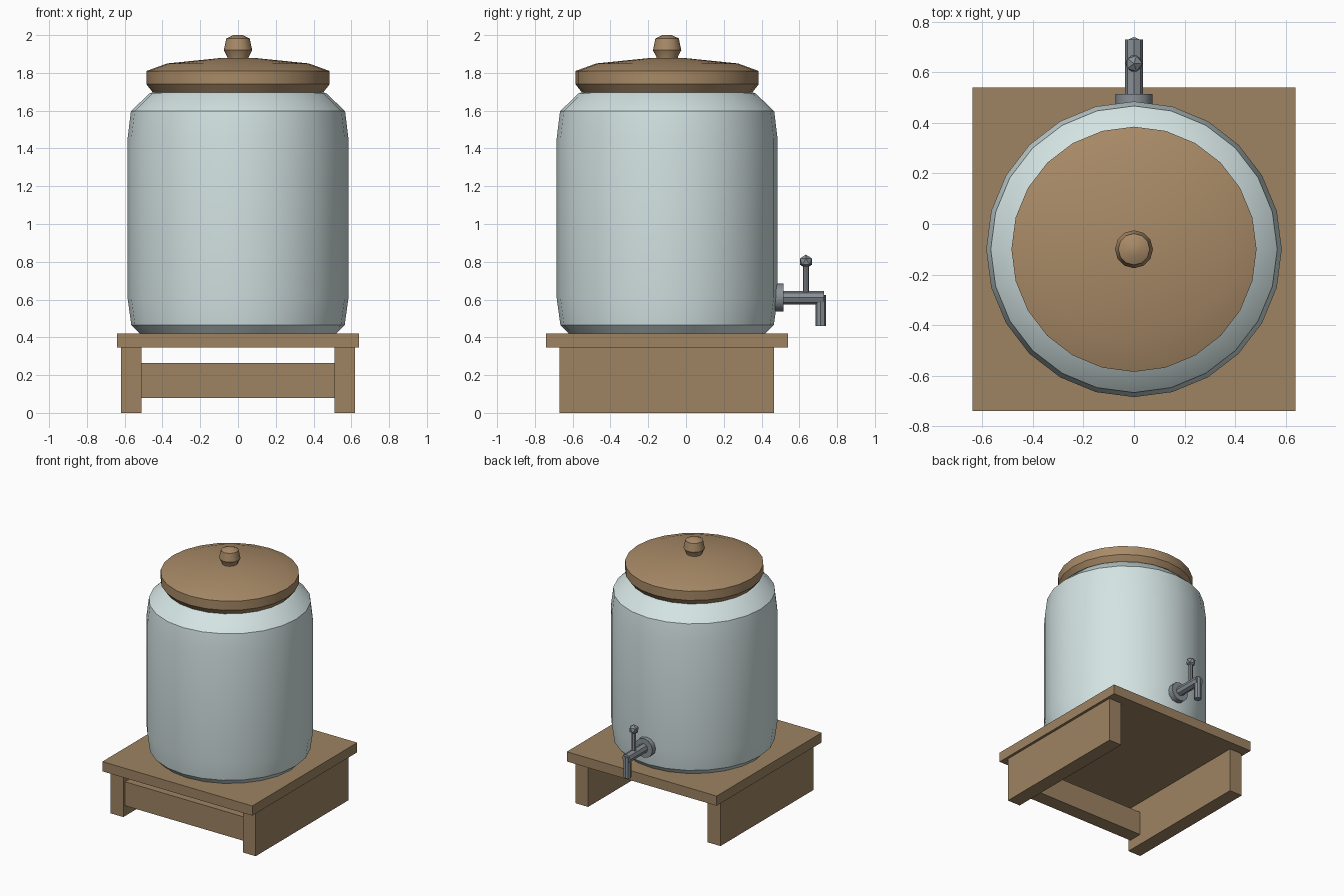
import bpy, bmesh, math
from mathutils import Matrix, Vector

if "Cube" in bpy.data.objects:
    bpy.data.objects.remove(bpy.data.objects["Cube"])


def material(name, rgb):
    lin = [((c / 255 + 0.055) / 1.055) ** 2.4 for c in rgb]
    m = bpy.data.materials.new(name)
    m.diffuse_color = (*lin, 1)
    m.use_nodes = True
    m.node_tree.nodes["Principled BSDF"].inputs["Base Color"].default_value = m.diffuse_color
    return m


GLAZE = material("pale blue glaze", (212, 227, 227))
LID = material("lid wood", (168, 138, 103))
STAND = material("stand wood", (157, 131, 98))
METAL = material("grey metal", (136, 143, 149))


def finish(name, bm, mat, angle=None):
    bmesh.ops.recalc_face_normals(bm, faces=bm.faces)
    me = bpy.data.meshes.new(name)
    bm.to_mesh(me)
    bm.free()
    ob = bpy.data.objects.new(name, me)
    bpy.context.collection.objects.link(ob)
    me.materials.append(mat)
    if angle:
        bpy.ops.object.select_all(action='DESELECT')
        ob.select_set(True)
        bpy.context.view_layer.objects.active = ob
        bpy.ops.object.shade_smooth_by_angle(angle=math.radians(angle))
    return ob


def lathe(name, profile, sides, loc, mat, axis='Z', angle=31):
    """Closed turned solid from (radius, height) points."""
    bm = bmesh.new()
    rings = [[bm.verts.new((r * math.cos(2 * math.pi * i / sides),
                            r * math.sin(2 * math.pi * i / sides), h))
              for i in range(sides)] for r, h in profile]
    for a, b in zip(rings, rings[1:]):
        for i in range(sides):
            j = (i + 1) % sides
            bm.faces.new((a[i], a[j], b[j], b[i]))
    bm.faces.new(rings[0])
    bm.faces.new(rings[-1])
    if axis == 'Y':
        bm.transform(Matrix.Rotation(-math.pi / 2, 4, 'X'))
    bm.transform(Matrix.Translation(loc))
    return finish(name, bm, mat, angle)


def box(name, lo, hi, mat):
    lo, hi = Vector(lo), Vector(hi)
    bm = bmesh.new()
    bmesh.ops.create_cube(bm, size=1)
    bm.transform(Matrix.Translation((lo + hi) / 2) @ Matrix.Diagonal((*(hi - lo), 1)))
    return finish(name, bm, mat)


# Stand: top board, two side panels, front stretcher
box("stand_top", (-0.64, -0.74, 0.345), (0.64, 0.54, 0.42), STAND)
for side, x0, x1 in (("left", -0.62, -0.51), ("right", 0.51, 0.62)):
    box(side + "_stand_leg", (x0, -0.67, 0), (x1, 0.465, 0.345), STAND)
box("stand_stretcher", (-0.51, -0.65, 0.08), (0.51, -0.54, 0.265), STAND)

# Jar, lid and lid knob share one centre line
C = (0, -0.1, 0)
lathe("jar", [(0.52, 0.42), (0.565, 0.465), (0.585, 0.61), (0.585, 1.45),
              (0.567, 1.597), (0.47, 1.69), (0.445, 1.70)], 24, C, GLAZE)
lathe("lid", [(0.45, 1.695), (0.485, 1.74), (0.485, 1.81), (0.375, 1.85),
              (0.10, 1.878), (0.03, 1.88)], 24, C, LID)
lathe("lid_knob", [(0.055, 1.87), (0.057, 1.885), (0.075, 1.92),
                   (0.062, 1.982), (0.025, 2.0)], 12, C, LID)

# Tap: flange, pipe, spout, stem and faceted handle ball
lathe("tap_flange", [(0.074, 0.44), (0.074, 0.515)], 12, (0, 0, 0.61), METAL, 'Y')
lathe("tap_pipe", [(0.035, 0.45), (0.035, 0.73)], 8, (0, 0, 0.61), METAL, 'Y')
lathe("tap_spout", [(0.027, 0.46), (0.027, 0.625)], 8, (0, 0.713, 0), METAL)
lathe("tap_stem", [(0.016, 0.62), (0.016, 0.79)], 8, (0, 0.635, 0), METAL)
bm = bmesh.new()
bmesh.ops.create_icosphere(bm, subdivisions=1, radius=0.037,
                           matrix=Matrix.Translation((0, 0.635, 0.801)))
finish("tap_handle", bm, METAL)
